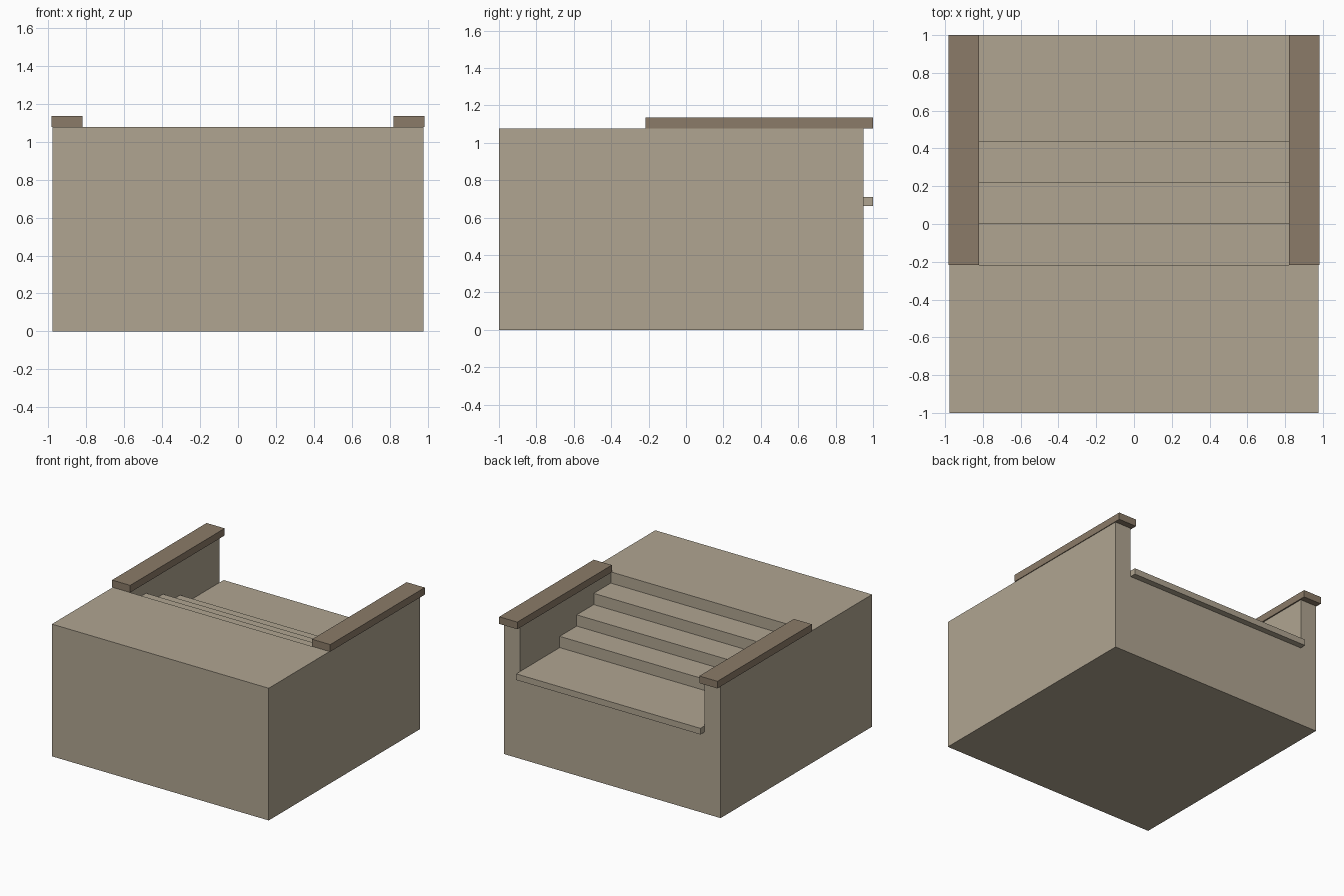
import bpy
import bmesh
from mathutils import Vector

if "Cube" in bpy.data.objects:
    bpy.data.objects.remove(bpy.data.objects["Cube"], do_unlink=True)


def make_material(name, rgb):
    mat = bpy.data.materials.new(name)
    mat.use_nodes = True
    colour = (*rgb, 1.0)
    mat.diffuse_color = colour
    mat.node_tree.nodes["Principled BSDF"].inputs["Base Color"].default_value = colour
    return mat


stone = make_material("light_stone", (0.434, 0.376, 0.283))
cap = make_material("brown_cap", (0.258, 0.199, 0.138))


def extrude_profile(name, profile, x0, x1, mat):
    """Closed (y, z) profile extruded along x."""
    bm = bmesh.new()
    face = bm.faces.new([bm.verts.new((x0, y, z)) for y, z in profile])
    new = bmesh.ops.extrude_face_region(bm, geom=[face])["geom"]
    verts = [g for g in new if isinstance(g, bmesh.types.BMVert)]
    bmesh.ops.translate(bm, vec=Vector((x1 - x0, 0, 0)), verts=verts)
    bmesh.ops.recalc_face_normals(bm, faces=bm.faces)
    mesh = bpy.data.meshes.new(name)
    bm.to_mesh(mesh)
    bm.free()
    mesh.materials.append(mat)
    obj = bpy.data.objects.new(name, mesh)
    bpy.context.collection.objects.link(obj)
    return obj


def box(name, x, y, z, mat):
    profile = [(y[0], z[0]), (y[1], z[0]), (y[1], z[1]), (y[0], z[1])]
    return extrude_profile(name, profile, x[0], x[1], mat)


HALF, INNER, TOP, BACK = 0.977, 0.83, 1.077, 0.95
STAIR_START, TREAD, RISER = -0.217, 0.219, 0.0915
SLAB_TOP = TOP - 4 * RISER
SLAB_BOTTOM = SLAB_TOP - 0.05

# Solid block with the stairwell cut into its back
block = box("stair_block", (-HALF, HALF), (-1, BACK), (0, TOP), stone)

well = [(STAIR_START, TOP + 0.2)]
for i in range(4):
    y = STAIR_START + i * TREAD
    z = TOP - (i + 1) * RISER if i < 3 else SLAB_BOTTOM
    if i:
        well.append((y, TOP - i * RISER))
    well.append((y, z))
well += [(BACK + 0.2, SLAB_BOTTOM), (BACK + 0.2, TOP + 0.2)]
cutter = extrude_profile("stairwell_cutter", well, -INNER, INNER, stone)
cutter.hide_render = True

cut = block.modifiers.new("stairwell", "BOOLEAN")
cut.operation = "DIFFERENCE"
cut.solver = "EXACT"
cut.object = cutter
bpy.context.view_layer.objects.active = block
bpy.ops.object.modifier_apply(modifier=cut.name)
bpy.data.objects.remove(cutter, do_unlink=True)

# Bottom tread slab, overhanging the back
box("bottom_tread", (-INNER, INNER), (STAIR_START + 3 * TREAD, 1),
    (SLAB_BOTTOM, SLAB_TOP), stone)

# Coping on both side walls
for name, side in (("left_wall_cap", 1), ("right_wall_cap", -1)):
    box(name, sorted((side * 0.82, side * 0.983)), (STAIR_START, 1),
        (TOP, 1.135), cap)
